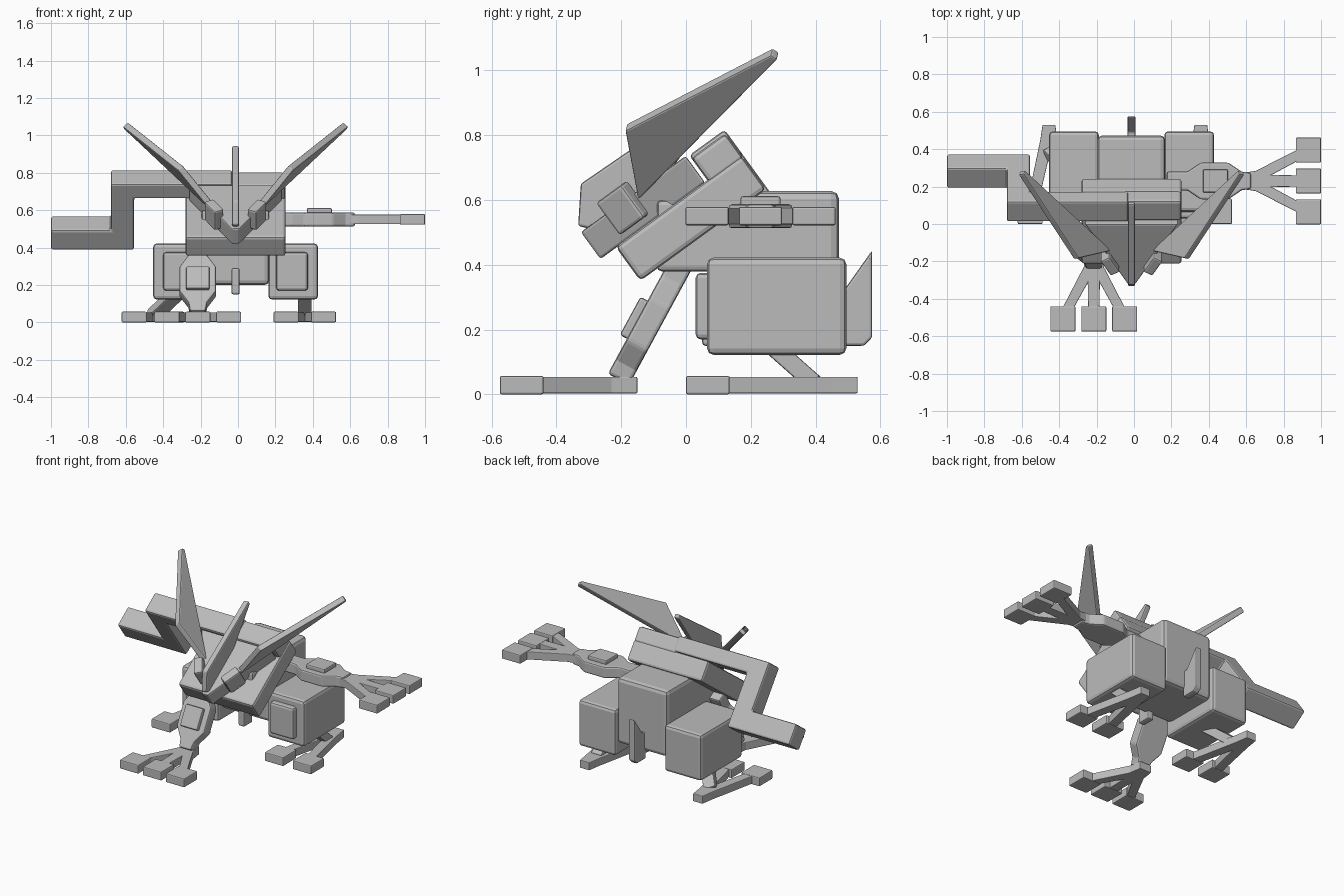
import bpy, bmesh, math
from mathutils import Matrix, Vector

if "Cube" in bpy.data.objects:
    bpy.data.objects.remove(bpy.data.objects["Cube"])

grey = bpy.data.materials.new("plain_grey")
grey.diffuse_color = (0.5, 0.5, 0.5, 1)
grey.use_nodes = True
grey.node_tree.nodes["Principled BSDF"].inputs["Base Color"].default_value = grey.diffuse_color
CX = -0.013  # centre line of the creature


def frame(o, ax, ay, az):
    m = Matrix((ax, ay, az)).transposed().to_4x4()
    m.translation = Vector(o)
    return m


def prism(name, pts, lo, hi, M=Matrix(), bevel=0.008):
    """Flat profile (local xy) extruded from lo to hi along local z."""
    bm = bmesh.new()
    a = [bm.verts.new(M @ Vector((x, y, lo))) for x, y in pts]
    b = [bm.verts.new(M @ Vector((x, y, hi))) for x, y in pts]
    bm.faces.new(a)
    bm.faces.new(b)
    for i in range(len(pts)):
        j = (i + 1) % len(pts)
        bm.faces.new((a[i], a[j], b[j], b[i]))
    bmesh.ops.recalc_face_normals(bm, faces=bm.faces)
    me = bpy.data.meshes.new(name)
    bm.to_mesh(me)
    bm.free()
    me.materials.append(grey)
    ob = bpy.data.objects.new(name, me)
    bpy.context.collection.objects.link(ob)
    if bevel:
        mod = ob.modifiers.new("bevel", 'BEVEL')
        mod.width, mod.segments, mod.limit_method = bevel, 2, 'ANGLE'
    return ob


def block(name, x, y, z, M=Matrix(), bevel=0.015):
    return prism(name, [(x[0], y[0]), (x[1], y[0]), (x[1], y[1]), (x[0], y[1])], *z, M, bevel)


X, Y, Z = Vector((1, 0, 0)), Vector((0, 1, 0)), Vector((0, 0, 1))
SIDE = frame((CX, 0, 0), Y, Z, X)  # profile drawn in the y-z view
# Tilted frame for chest, head and tail arm: x, along-back, thickness
t = math.radians(36)
W, N = Vector((0, math.cos(t), math.sin(t))), Vector((0, -math.sin(t), math.cos(t)))
TILT = frame((CX, 0.015, 0.544), X, W, N)

# Body
block("pelvis", (-0.195, 0.167), (0.1, 0.473), (0.2, 0.628), bevel=0.025)
block("belly", (-0.195, 0.167), (-0.09, 0.2), (0.38, 0.6))
block("chest_slab", (-0.268, 0.268), (-0.24, 0.24), (-0.065, 0.065), TILT)
block("shoulder_bar", (-0.05, 0.266), (0.11, 0.24), (0.05, 0.15), TILT)
prism("tail_fin", [(0.46, 0.15), (0.55, 0.15), (0.575, 0.175), (0.575, 0.445), (0.49, 0.325), (0.46, 0.325)],
      -0.022, 0.022, SIDE)
block("belly_fin", (-0.035, 0.009), (0.05, 0.14), (0.15, 0.29), bevel=0.01)

# Head wedge with cheeks, crest and ears
prism("head_wedge", [(-0.02, -0.3), (0.02, -0.3), (0.25, 0.1), (-0.25, 0.1)], 0.062, 0.165, TILT)
prism("crest", [(-0.333, 0.52), (-0.325, 0.65), (0.105, 0.945), (0.12, 0.925), (-0.12, 0.59), (-0.25, 0.5)],
      -0.018, 0.018, SIDE)
for s, side in ((-1, "left"), (1, "right")):
    R = TILT @ Matrix.Translation((s * 0.115, -0.15, 0.148)) @ Matrix.Rotation(-s * math.radians(30), 4, 'Z')
    block(side + "_cheek", (-0.028, 0.028), (-0.056, 0.056), (-0.062, 0.062), R, 0.01)
    tip, top, low = [Vector((CX + s * x, y, z)) for x, y, z in
                     ((0.583, 0.285, 1.045), (0.295, -0.185, 0.825), (0.12, -0.145, 0.61))]
    ax = (tip - low).normalized()
    az = ax.cross(top - low).normalized()
    M = frame(low, ax, az.cross(ax), az)
    flat = [((p - low).dot(ax), (p - low).dot(az.cross(ax))) for p in (low, tip)]
    q = ((top - low).dot(ax), (top - low).dot(az.cross(ax)))
    prism(side + "_ear", [flat[0], flat[1], (flat[1][0], 0.025), q], -0.018, 0.018, M, 0.006)

# Stepped tail arm on the left, lying in the tilted plane
S = frame((0, 0.015, 0.544), X, N, W)
prism("stepped_arm", [(-0.03, 0.062), (-0.03, 0.16), (-0.68, 0.16), (-0.68, -0.145), (-1, -0.145),
                      (-1, -0.277), (-0.555, -0.277), (-0.555, 0.062)], 0.11, 0.245, S, 0.012)


def limb(name, M):
    """Eight-sided limb along local x with a raised plate."""
    half = [(-0.26, 0.05), (-0.15, 0.05), (-0.08, 0.098), (0.07, 0.098), (0.14, 0.05), (0.19, 0.042)]
    prism(name, half + [(x, -y) for x, y in reversed(half)], -0.037, 0.037, M, 0.01)
    block(name + "_plate", (-0.067, 0.067), (-0.062, 0.062), (0.03, 0.062), M, 0.008)


def foot(name, M, length, offsets):
    """Heel at origin, tapered struts and square toes along local x."""
    for i, o in enumerate(offsets):
        block(f"{name}_toe_{i}", (length - 0.135, length), (o - 0.067, o + 0.067), (0, 0.057), M, 0.006)
        h = o * 0.12
        prism(f"{name}_strut_{i}", [(0, h - 0.022), (0.08, h - 0.034), (length - 0.12, o * 0.85 - 0.03),
                                    (length - 0.12, o * 0.85 + 0.03), (0.08, h + 0.034), (0, h + 0.022)],
              0.003, 0.054, M, 0.004)


# Right arm, reaching sideways
limb("right_arm", Matrix.Translation((0.435, 0.23, 0.55)))
foot("right_hand", Matrix.Translation((0.57, 0.23, 0.522)), 0.43, (-0.165, 0, 0.165))

# Left front leg, planted forward
d = Vector((0, -0.477, -0.879))
f = Vector((0, -0.879, 0.477))
limb("front_leg", frame((-0.215, -0.118, 0.213), d, f.cross(d), f))
foot("front_foot", frame((-0.215, -0.15, 0), -Y, X, Z), 0.425, (-0.165, 0, 0.165))

# Hind legs: hip block, front plate, slanted shin and two-toed foot
for s, side, fx in ((-1, "left", -0.455), (1, "right", 0.357)):
    hx = CX + s * 0.308
    block(side + "_hip", (hx - 0.133, hx + 0.133), (0.065, 0.495), (0.122, 0.422), bevel=0.02)
    px = CX + s * 0.302
    block(side + "_hip_plate", (px - 0.085, px + 0.085), (0.03, 0.1), (0.17, 0.375), bevel=0.015)
    a, b = Vector(((hx + fx) / 2 + s * -0.05 * (s < 0), 0.22, 0.19)), Vector((fx, 0.395, 0.035))
    if s < 0:
        a.x = -0.29
    else:
        a.x = fx
    az = (b - a).normalized()
    ay = az.cross(X).normalized()
    block(side + "_shin", (-0.037, 0.037), (-0.028, 0.028), (0, (b - a).length),
          frame(a, ay.cross(az), ay, az), 0.006)
    foot(side + "_hind_foot", frame((fx, 0.53, 0), -Y, X, Z), 0.53, (-0.1, 0.1))
